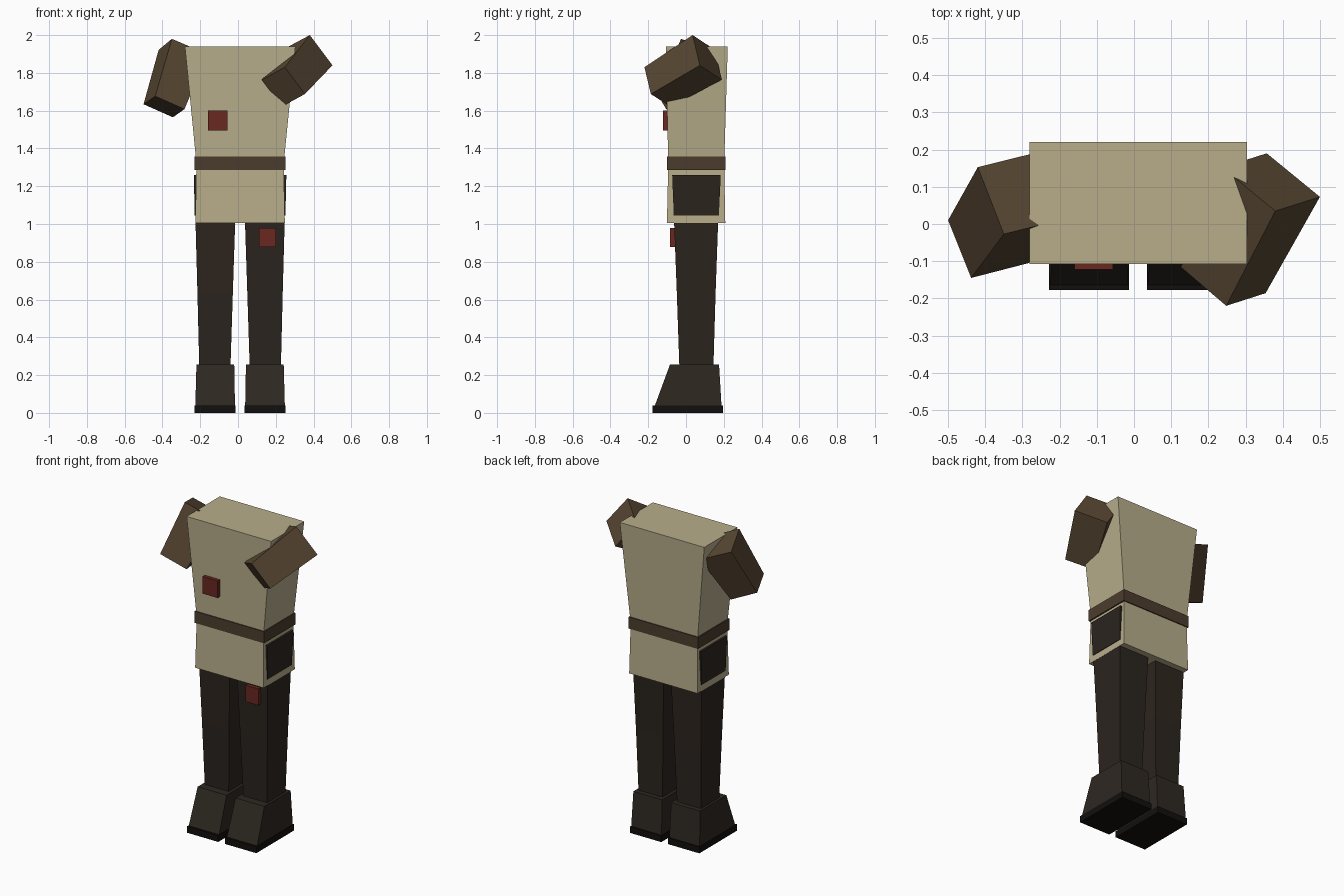
import bpy, bmesh
from mathutils import Vector

if "Cube" in bpy.data.objects:
    bpy.data.objects.remove(bpy.data.objects["Cube"])

CX = 0.011  # body centre line


def material(name, rgb):
    m = bpy.data.materials.new(name)
    m.diffuse_color = (*rgb, 1)
    m.use_nodes = True
    m.node_tree.nodes["Principled BSDF"].inputs["Base Color"].default_value = m.diffuse_color
    return m


shirt = material("shirt", (0.48, 0.42, 0.26))
sleeve = material("sleeve", (0.095, 0.062, 0.032))
leather = material("leather", (0.07, 0.046, 0.026))
cloth = material("dark_cloth", (0.024, 0.018, 0.013))
worn_cloth = material("worn_cloth", (0.027, 0.019, 0.013))
boot_mat = material("boot", (0.027, 0.021, 0.015))
rubber = material("rubber", (0.006, 0.005, 0.004))
red = material("red", (0.14, 0.021, 0.014))


def hull(name, low, high, mat):
    """Six-sided block joining two four-cornered ends."""
    bm = bmesh.new()
    a = [bm.verts.new(p) for p in low]
    b = [bm.verts.new(p) for p in high]
    bm.faces.new(a[::-1])
    bm.faces.new(b)
    for i in range(4):
        j = (i + 1) % 4
        bm.faces.new((a[i], a[j], b[j], b[i]))
    bmesh.ops.recalc_face_normals(bm, faces=bm.faces)
    me = bpy.data.meshes.new(name)
    bm.to_mesh(me)
    bm.free()
    me.materials.append(mat)
    ob = bpy.data.objects.new(name, me)
    bpy.context.collection.objects.link(ob)
    return ob


def rect(x0, x1, y0, y1, z):
    return [(x0, y0, z), (x1, y0, z), (x1, y1, z), (x0, y1, z)]


def taper(name, z0, bottom, z1, top, mat):
    return hull(name, rect(*bottom, z0), rect(*top, z1), mat)


def box(name, x0, x1, y0, y1, z0, z1, mat):
    return taper(name, z0, (x0, x1, y0, y1), z1, (x0, x1, y0, y1), mat)


def slanted_end(corner, u, v):
    c, u, v = Vector(corner), Vector(u), Vector(v)
    return [c, c + u, c + u + v, c + v]


# Torso, tunic skirt and belt
taper("torso", 1.32, (-0.22, 0.242, -0.094, 0.202), 1.94, (-0.281, 0.304, -0.107, 0.221), shirt)
taper("tunic_skirt", 1.005, (-0.226, 0.248, -0.101, 0.208), 1.32, (-0.22, 0.242, -0.094, 0.202), shirt)
box("belt", -0.229, 0.251, -0.101, 0.209, 1.285, 1.358, leather)

# Red patches on chest and thigh
box("chest_patch", -0.16, -0.056, -0.122, -0.09, 1.495, 1.602, red)
box("thigh_patch", 0.112, 0.2, -0.085, -0.055, 0.877, 0.98, red)

# Legs, boots and hip pouches, mirrored about the body centre
for side, s in (("left", -1), ("right", 1)):
    def span(inner, outer, y0, y1):
        return (*sorted((CX + s * inner, CX + s * outer)), y0, y1)

    thigh = worn_cloth if s < 0 else cloth
    knee = span(0.038, 0.226, -0.049, 0.157)
    taper(side + "_thigh", 0.645, knee, 1.01, span(0.026, 0.236, -0.063, 0.17), thigh)
    taper(side + "_shin", 0.24, span(0.051, 0.216, -0.035, 0.145), 0.645, knee, cloth)
    taper(side + "_boot", 0.038, span(0.027, 0.237, -0.165, 0.188), 0.255,
          span(0.031, 0.231, -0.085, 0.175), boot_mat)
    box(side + "_sole", *span(0.024, 0.24, -0.177, 0.195), 0, 0.04, rubber)
    taper(side + "_hip_pouch", 1.045, span(0.19, 0.24, -0.065, 0.174), 1.26,
          span(0.19, 0.245, -0.073, 0.184), cloth)

# Short sleeves, each posed differently: shoulder end then cuff end
hull("left_sleeve",
     slanted_end((-0.42, 0.153, 1.922), (0.07, -0.18, 0.058), (0.186, 0.046, -0.079)),
     slanted_end((-0.5, 0.01, 1.634), (0.062, -0.155, 0.043), (0.155, 0.04, -0.069)), sleeve)
hull("right_sleeve",
     slanted_end((0.38, 0.035, 2.0), (0.12, 0.038, -0.16), (-0.143, 0.117, -0.077)),
     slanted_end((0.248, -0.22, 1.83), (0.106, 0.034, -0.142), (-0.122, 0.104, -0.067)), sleeve)
